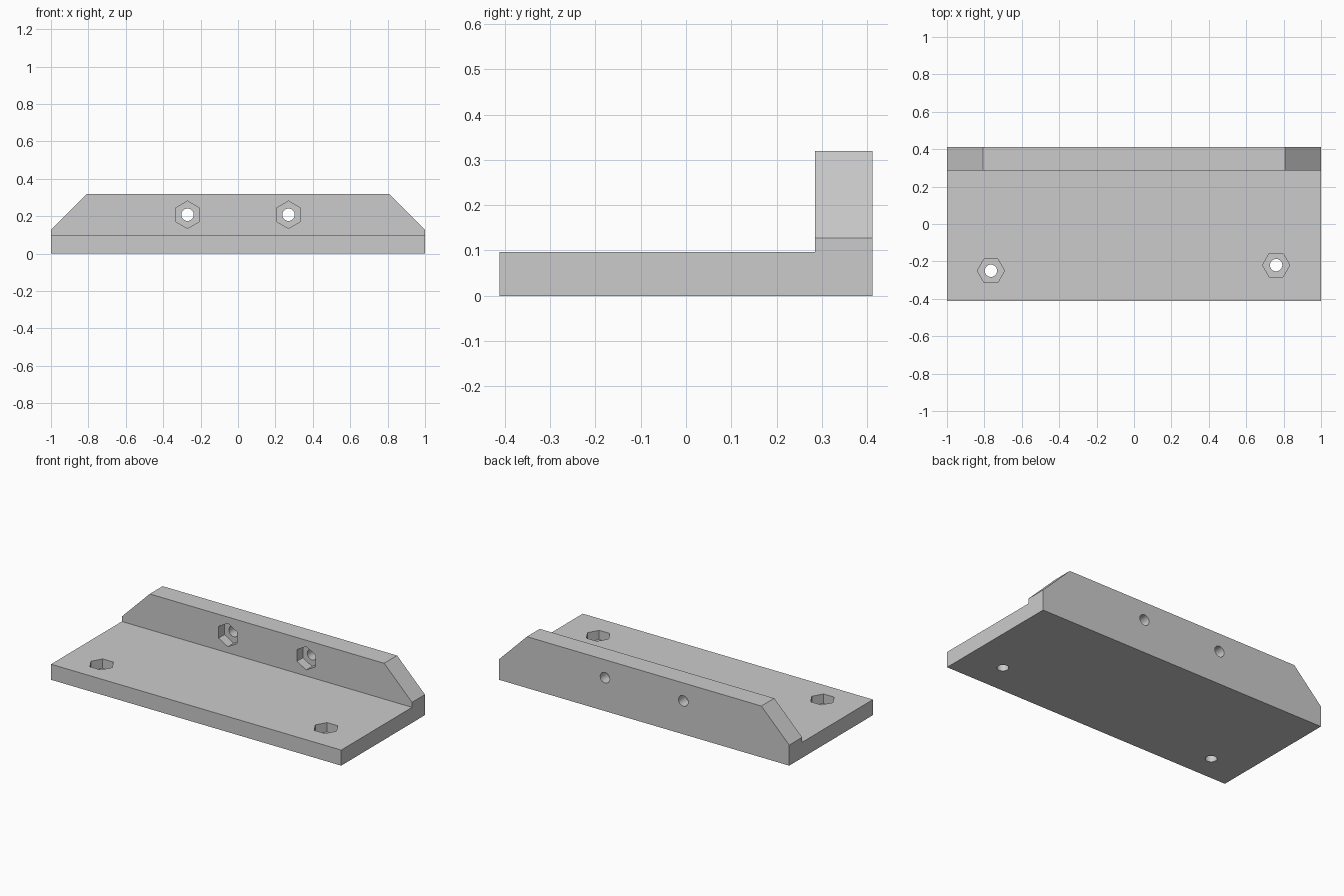
import bpy, bmesh, math
from mathutils import Vector

if "Cube" in bpy.data.objects:
    bpy.data.objects.remove(bpy.data.objects["Cube"])

X, Y, Z = Vector((1, 0, 0)), Vector((0, 1, 0)), Vector((0, 0, 1))
HALF_Y, STEP_Y = 0.412, 0.285      # plate half depth, front face of the upright
PLATE_Z, TOP_Z = 0.097, 0.32
HEX_R, BORE_R, POCKET = 0.073, 0.033, 0.058

grey = bpy.data.materials.new("plain grey")
grey.diffuse_color = (0.6, 0.6, 0.6, 1)
grey.use_nodes = True
grey.node_tree.nodes["Principled BSDF"].inputs["Base Color"].default_value = grey.diffuse_color


def prism(name, points, u, v, start, sweep):
    """Extrude a 2D outline lying in the u/v plane from start along sweep."""
    bm = bmesh.new()
    face = bm.faces.new([bm.verts.new(start + u * a + v * b) for a, b in points])
    ext = bmesh.ops.extrude_face_region(bm, geom=[face])
    moved = [g for g in ext["geom"] if isinstance(g, bmesh.types.BMVert)]
    bmesh.ops.translate(bm, vec=sweep, verts=moved)
    if face.is_valid and len(bm.faces) == len(points) + 1:
        bm.faces.new(list(face.verts))
    bmesh.ops.recalc_face_normals(bm, faces=bm.faces)
    mesh = bpy.data.meshes.new(name)
    bm.to_mesh(mesh)
    bm.free()
    mesh.materials.append(grey)
    obj = bpy.data.objects.new(name, mesh)
    bpy.context.collection.objects.link(obj)
    return obj


def ring(radius, sides):
    return [(radius * math.cos(math.tau * i / sides),
             radius * math.sin(math.tau * i / sides)) for i in range(sides)]


# L-shaped bracket swept along x
outline = [(-HALF_Y, 0), (HALF_Y, 0), (HALF_Y, TOP_Z), (STEP_Y, TOP_Z),
           (STEP_Y, PLATE_Z), (-HALF_Y, PLATE_Z)]
bracket = prism("angle_bracket", outline, Y, Z, -X, X * 2)

# Sloped upper corners of the upright
bm = bmesh.new()
bm.from_mesh(bracket.data)
for side in (-1, 1):
    cut = bmesh.ops.bisect_plane(
        bm, geom=bm.verts[:] + bm.edges[:] + bm.faces[:], dist=1e-5,
        plane_co=(side, 0, 0.128), plane_no=(side * 0.192, 0, 0.192),
        clear_outer=True)
    edges = [e for e in cut["geom_cut"] if isinstance(e, bmesh.types.BMEdge)]
    bmesh.ops.contextual_create(bm, geom=edges)
bmesh.ops.recalc_face_normals(bm, faces=bm.faces)
bm.to_mesh(bracket.data)
bm.free()

# Bolt holes: hexagonal nut pocket plus a through bore
holes = []
for x, y in ((-0.765, -0.25), (0.76, -0.22)):              # plate
    holes.append((X, Y, Vector((x, y, PLATE_Z)), -Z, PLATE_Z))
for x in (-0.27, 0.27):                                     # upright
    holes.append((Z, X, Vector((x, STEP_Y, 0.208)), Y, HALF_Y - STEP_Y))

cutters = []
for u, v, mouth, inward, thick in holes:
    start = mouth - inward * 0.02
    cutters.append(prism("nut_pocket_cutter", ring(HEX_R, 6), u, v,
                         start, inward * (POCKET + 0.02)))
    cutters.append(prism("bore_cutter", ring(BORE_R, 32), u, v,
                         start, inward * (thick + 0.04)))

bpy.context.view_layer.objects.active = bracket
bracket.select_set(True)
for cutter in cutters:
    cutter.hide_render = True
    mod = bracket.modifiers.new("hole", 'BOOLEAN')
    mod.operation = 'DIFFERENCE'
    mod.solver = 'EXACT'
    mod.object = cutter
    bpy.ops.object.modifier_apply(modifier=mod.name)
for cutter in cutters:
    bpy.data.objects.remove(cutter)

# Smooth bores, crisp edges elsewhere
bpy.ops.object.shade_smooth_by_angle(angle=math.radians(30))
